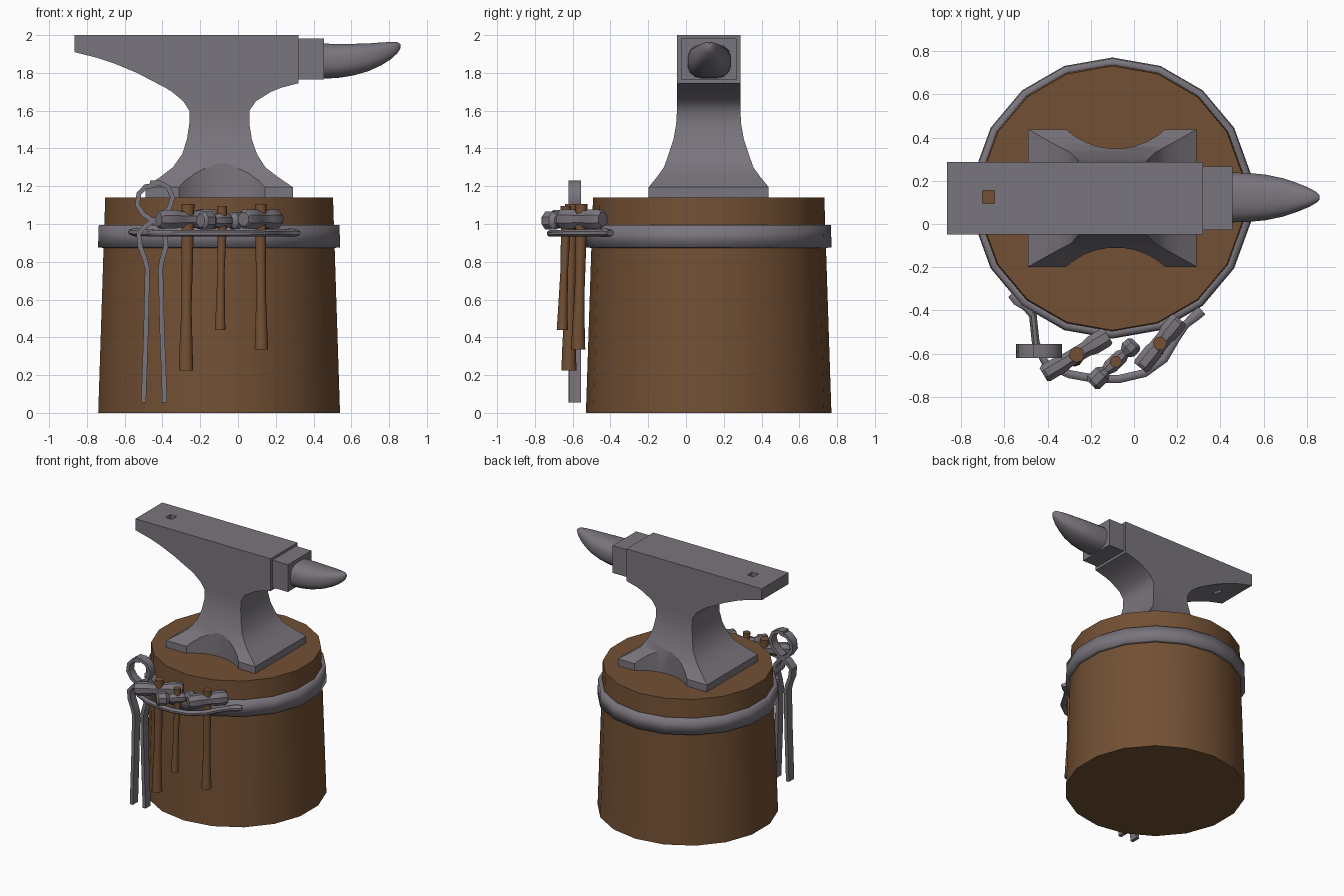
import bpy, bmesh, math
from mathutils import Vector


def material(name, rgb):
    m = bpy.data.materials.new(name)
    m.diffuse_color = (*rgb, 1)
    return m


STEEL = material("grey steel", (0.195, 0.178, 0.205))
WOOD = material("brown wood", (0.17, 0.08, 0.034))
CX, CY = -0.1, 0.12          # stump and anvil axis


def sweep(name, pts, mat, up, n=4, axis=None, power=1.0, cap=True, angle=35):
    """Skin n-sided rings along pts (x, y, z, half_side, half_up)."""
    bm = bmesh.new()
    up = Vector(up)
    rings = []
    k = 1 / math.cos(math.pi / n) if power == 1 else 1
    for i, (x, y, z, a, b) in enumerate(pts):
        p0, p1 = pts[max(i - 1, 0)], pts[min(i + 1, len(pts) - 1)]
        tan = Vector(axis) if axis else Vector(p1[:3]) - Vector(p0[:3])
        side = tan.cross(up).normalized()
        ring = []
        for j in range(n):
            t = 2 * math.pi * (j + 0.5) / n
            c, s = math.cos(t), math.sin(t)
            c = math.copysign(abs(c) ** power, c) * a * k
            s = math.copysign(abs(s) ** power, s) * b * k
            ring.append(bm.verts.new(Vector((x, y, z)) + side * c + up * s))
        rings.append(ring)
    for r0, r1 in zip(rings, rings[1:]):
        for j in range(n):
            bm.faces.new((r0[j], r0[(j + 1) % n], r1[(j + 1) % n], r1[j]))
    if cap:
        bm.faces.new(rings[0])
        bm.faces.new(rings[-1])
    bmesh.ops.recalc_face_normals(bm, faces=bm.faces)
    me = bpy.data.meshes.new(name)
    bm.to_mesh(me)
    bm.free()
    me.materials.append(mat)
    ob = bpy.data.objects.new(name, me)
    bpy.context.collection.objects.link(ob)
    smooth(ob, angle)
    return ob


def smooth(ob, angle=35):
    bpy.ops.object.select_all(action='DESELECT')
    bpy.context.view_layer.objects.active = ob
    ob.select_set(True)
    bpy.ops.object.shade_smooth_by_angle(angle=math.radians(angle))


def cut(ob, cutter):
    mod = ob.modifiers.new("cut", 'BOOLEAN')
    mod.object = cutter
    mod.solver = 'EXACT'
    bpy.context.view_layer.objects.active = ob
    bpy.ops.object.modifier_apply(modifier=mod.name)
    bpy.data.objects.remove(cutter)


Y, Z, X = (0, 1, 0), (0, 0, 1), (1, 0, 0)

# Tree stump and its iron band
sweep("stump", [(CX, CY, 0, .64, .64), (CX, CY, 1.14, .603, .603)], WOOD, Y, 18)
band = sweep("stump_band", [(CX, CY, .875, .641, .641), (CX, CY, .995, .637, .637)],
             STEEL, Y, 18, cap=False)
mod = band.modifiers.new("thickness", 'SOLIDIFY')
mod.thickness = 0.04
mod.offset = -1

# Anvil body: rectangular sections (z, x min, x max, half depth)
sections = [
    (1.14, -.49, .29, .318), (1.195, -.49, .29, .318), (1.25, -.41, .21, .273),
    (1.30, -.345, .145, .237), (1.37, -.295, .10, .212), (1.45, -.27, .073, .186),
    (1.53, -.258, .06, .172), (1.60, -.258, .06, .168), (1.65, -.29, .095, .168),
    (1.70, -.35, .175, .168), (1.722, -.385, .23, .168), (1.745, -.43, .32, .168),
    (1.80, -.535, .32, .168), (1.85, -.655, .32, .168), (1.88, -.745, .32, .168),
    (1.91, -.865, .32, .168), (2.0, -.865, .32, .168)]
anvil = sweep("anvil_body", [((a + b) / 2, CY, z, (b - a) / 2, h) for z, a, b, h in sections],
              STEEL, Y, axis=Z)
# Arched hollows between the feet, front and back
for s in (-1, 1):
    y = CY + s * 0.569
    cut(anvil, sweep("arch_cutter", [(-.085, y, 1.0, .339, .339), (-.085, y, 1.5, .339, .339)],
                     STEEL, Y, 36))
# Square tool hole through the heel
cut(anvil, sweep("hole_cutter", [(-.673, .125, 1.7, .028, .03), (-.673, .125, 2.1, .028, .03)],
                 STEEL, Y))
smooth(anvil)

# Step block and horn
sweep("anvil_step", [(.31, CY, 1.873, .147, .108), (.455, CY, 1.873, .147, .108)], STEEL, Z)
horn = [(.45, 1.768, 1.956, .117), (.53, 1.772, 1.955, .115), (.61, 1.785, 1.955, .107),
        (.69, 1.808, 1.957, .09), (.76, 1.84, 1.962, .066), (.81, 1.872, 1.964, .045),
        (.845, 1.905, 1.963, .025), (.86, 1.93, 1.952, .01)]
sweep("anvil_horn", [(x, CY + .003, (a + b) / 2, h, (b - a) / 2) for x, a, b, h in horn],
      STEEL, Z, 16, axis=X, power=0.75, angle=50)

# Forged tool rack bar with flattened ends
bar = [(-.57, -.325, .958, .018, .012), (-.54, -.352, .957, .026, .022),
       (-.50, -.385, .955, .018, .018), (-.468, -.425, .953, .018, .018),
       (-.455, -.55, .952, .018, .018), (-.41, -.645, .95, .018, .017),
       (-.30, -.695, .95, .019, .017), (-.19, -.715, .95, .019, .017),
       (-.07, -.718, .95, .019, .017), (.05, -.69, .95, .019, .017),
       (.14, -.625, .952, .019, .018), (.195, -.53, .952, .019, .018),
       (.24, -.465, .952, .018, .018), (.285, -.425, .953, .024, .023),
       (.315, -.40, .953, .024, .014)]
sweep("tool_rack_bar", bar, STEEL, Z, 8, angle=45)


# Hammers: head along a horizontal direction, handle hanging down
def hammer(name, x, y, z, deg, head, handle):
    dx, dy = math.cos(math.radians(deg)), math.sin(math.radians(deg))
    sweep(name + "_head", [(x + dx * t, y + dy * t, z, a, b) for t, a, b in head], STEEL, Z, 8)
    sweep(name + "_handle", [(x + ox, y + oy, hz, r, r) for hz, r, ox, oy in handle],
          WOOD, Y, 10, axis=Z, angle=50)


hammer("cross_peen_hammer", -.265, -.605, 1.025, 31,
       [(-.18, .034, .035), (-.165, .042, .048), (-.08, .042, .048), (-.05, .036, .042),
        (.05, .036, .045), (.09, .046, .054), (.155, .046, .052), (.17, .038, .042)],
       [(.225, .038, -.01, -.015), (.36, .034, -.01, -.014), (.55, .027, -.008, -.01),
        (.8, .03, -.004, -.005), (1.105, .034, 0, 0)])
hammer("ball_peen_hammer", -.085, -.637, 1.018, 43,
       [(-.155, .03, .034), (-.14, .042, .048), (-.085, .042, .048), (-.06, .024, .028),
        (-.035, .034, .038), (.035, .034, .038), (.055, .024, .028),
        (.08, .042, .046), (.115, .04, .044), (.13, .026, .03)],
       [(.44, .028, -.01, -.018), (.55, .024, -.008, -.015), (.75, .019, -.005, -.008),
        (.95, .024, 0, 0), (1.095, .026, 0, 0)])
hammer("forging_hammer", .12, -.553, 1.026, 51,
       [(-.145, .036, .036), (-.13, .043, .05), (-.05, .043, .052), (-.03, .038, .046),
        (.04, .038, .046), (.06, .045, .052), (.13, .045, .05), (.145, .038, .038)],
       [(.335, .036, .004, -.018), (.46, .031, .003, -.016), (.65, .025, .002, -.01),
        (.85, .027, 0, -.005), (1.105, .03, 0, 0)])

# Tongs: two crossing flat arms with curved jaws
arm_a = [(-.50, .055), (-.487, .44), (-.48, .765), (-.495, .82), (-.518, .88), (-.526, .95),
         (-.49, .99), (-.42, 1.035), (-.365, 1.08), (-.346, 1.14), (-.37, 1.195),
         (-.415, 1.217), (-.465, 1.218)]
arm_b = [(-.388, .055), (-.402, .44), (-.41, .765), (-.40, .82), (-.382, .88), (-.388, .95),
         (-.43, 1.005), (-.50, 1.05), (-.533, 1.10), (-.525, 1.16), (-.49, 1.197), (-.43, 1.208)]
for name, arm, w in (("tongs_arm_left", arm_a, .033), ("tongs_arm_right", arm_b, .032)):
    sweep(name, [(x, -.588, z, .013, w) for x, z in arm], STEEL, Y, angle=45)
